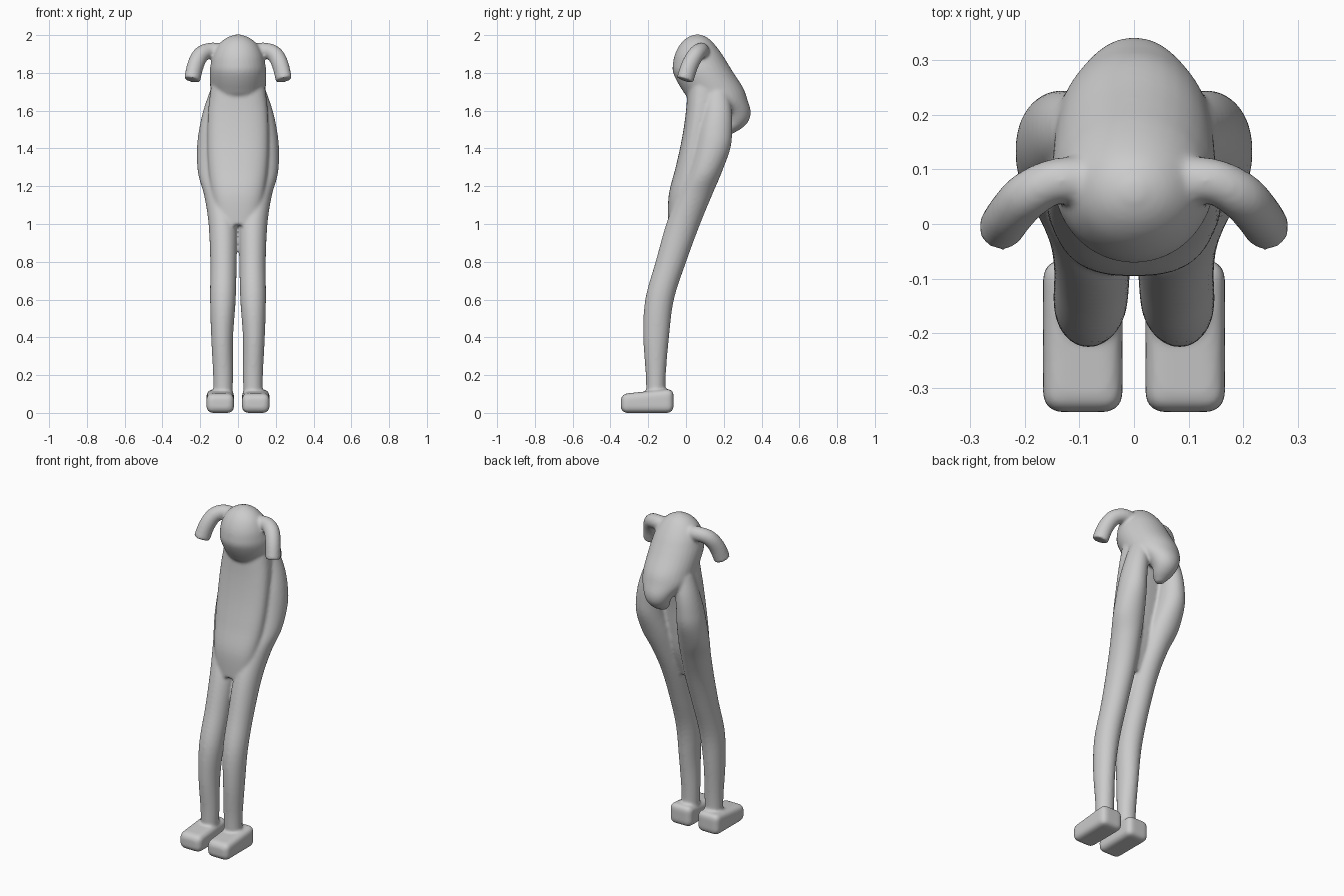
import bpy, bmesh, math
from mathutils import Vector

if "Cube" in bpy.data.objects:
    bpy.data.objects.remove(bpy.data.objects["Cube"])

bm = bmesh.new()


def spline(pts, steps=5):
    """Catmull-Rom interpolation through (x, y, z, rx, ry) rings."""
    p = [Vector(q) for q in pts]
    p = [p[0]] + p + [p[-1]]
    out = []
    for i in range(1, len(p) - 2):
        a, b, c, d = p[i - 1:i + 3]
        for k in range(steps):
            t = k / steps
            out.append(0.5 * (2 * b + (c - a) * t + (2 * a - 5 * b + 4 * c - d) * t * t
                              + (3 * b - a - 3 * c + d) * t ** 3))
    return out + [p[-1]]


def loft(pts, side=1, power=1.0, follow=False, n=32):
    """Closed tube of elliptical rings; rings are level unless follow is set."""
    path = spline(pts)
    rings = []
    for i, q in enumerate(path):
        c = Vector(q[:3])
        ux, uy = Vector((1, 0, 0)), Vector((0, 1, 0))
        if follow:
            t = Vector(path[min(i + 1, len(path) - 1)][:3]) - Vector(path[max(i - 1, 0)][:3])
            rot = t.to_track_quat('Z', 'Y')
            ux, uy = rot @ ux, rot @ uy
        ring = []
        for k in range(n):
            a = 2 * math.pi * k / n
            ca, sa = math.cos(a), math.sin(a)
            v = (c + ux * q[3] * math.copysign(abs(ca) ** power, ca)
                 + uy * q[4] * math.copysign(abs(sa) ** power, sa))
            ring.append(bm.verts.new((v.x * side, v.y, v.z)))
        rings.append(ring)
    for r, s in zip(rings, rings[1:]):
        for k in range(n):
            bm.faces.new((r[k], r[(k + 1) % n], s[(k + 1) % n], s[k]))
    bm.faces.new(rings[0][::-1])
    bm.faces.new(rings[-1])


def foot(side):
    """Rounded block, lower at the toe than at the heel."""
    verts = bmesh.ops.create_cube(bm, size=1)['verts']
    for v in verts:
        top, toe = v.co.z > 0, v.co.y < 0
        v.co.x = side * 0.094 + v.co.x * 0.146
        v.co.y = -0.345 if toe else -0.066
        v.co.z = (0.1 if toe else 0.128) if top else 0.0
    edges = list({e for v in verts for e in v.link_edges})
    bmesh.ops.bevel(bm, geom=edges, offset=0.032, segments=4, profile=0.5, affect='EDGES')


# head and hunched back, running down to the rear point
loft([(0, .22, 1.475, .02, .02), (0, .245, 1.51, .05, .055), (0, .268, 1.55, .07, .066),
      (0, .252, 1.6, .095, .09), (0, .175, 1.66, .14, .15), (0, .138, 1.72, .147, .165),
      (0, .092, 1.8, .15, .16), (0, .076, 1.85, .144, .145), (0, .066, 1.9, .131, .124),
      (0, .06, 1.95, .103, .092), (0, .06, 1.985, .062, .056), (0, .06, 2.003, .015, .015)])

# flat-fronted torso
loft([(0, -.03, .995, .11, .065), (0, 0, 1.15, .14, .092), (0, .03, 1.3, .158, .085),
      (0, .055, 1.45, .162, .077), (0, .08, 1.6, .158, .08), (0, .1, 1.75, .14, .09)], power=.8)

for s in (1, -1):
    # leg, sweeping up into the flank
    loft([(.08, -.16, .05, .05, .05), (.079, -.16, .2, .053, .053), (.084, -.158, .4, .058, .068),
          (.08, -.14, .6, .068, .076), (.077, -.08, .8, .07, .081), (.08, -.015, 1.0, .076, .09),
          (.099, .045, 1.15, .08, .092), (.124, .1, 1.27, .088, .088), (.138, .143, 1.4, .079, .092),
          (.136, .158, 1.5, .07, .087), (.122, .167, 1.6, .062, .075), (.1, .165, 1.7, .05, .06)], s)
    # small drooping arm
    loft([(.08, .08, 1.91, .045, .045), (.145, .078, 1.918, .042, .042), (.195, .052, 1.897, .044, .044),
          (.225, .02, 1.84, .043, .046), (.243, -.006, 1.762, .042, .047)], s, follow=True)
    foot(s)

bmesh.ops.recalc_face_normals(bm, faces=bm.faces)
mesh = bpy.data.meshes.new("body")
bm.to_mesh(mesh)
bm.free()
body = bpy.data.objects.new("body", mesh)
bpy.context.collection.objects.link(body)

# fuse all parts into one soft skin
rm = body.modifiers.new("fuse", 'REMESH')
rm.mode = 'VOXEL'
rm.voxel_size = 0.008
rm.use_smooth_shade = True
sm = body.modifiers.new("soften", 'SMOOTH')
sm.factor = 0.5
sm.iterations = 8
